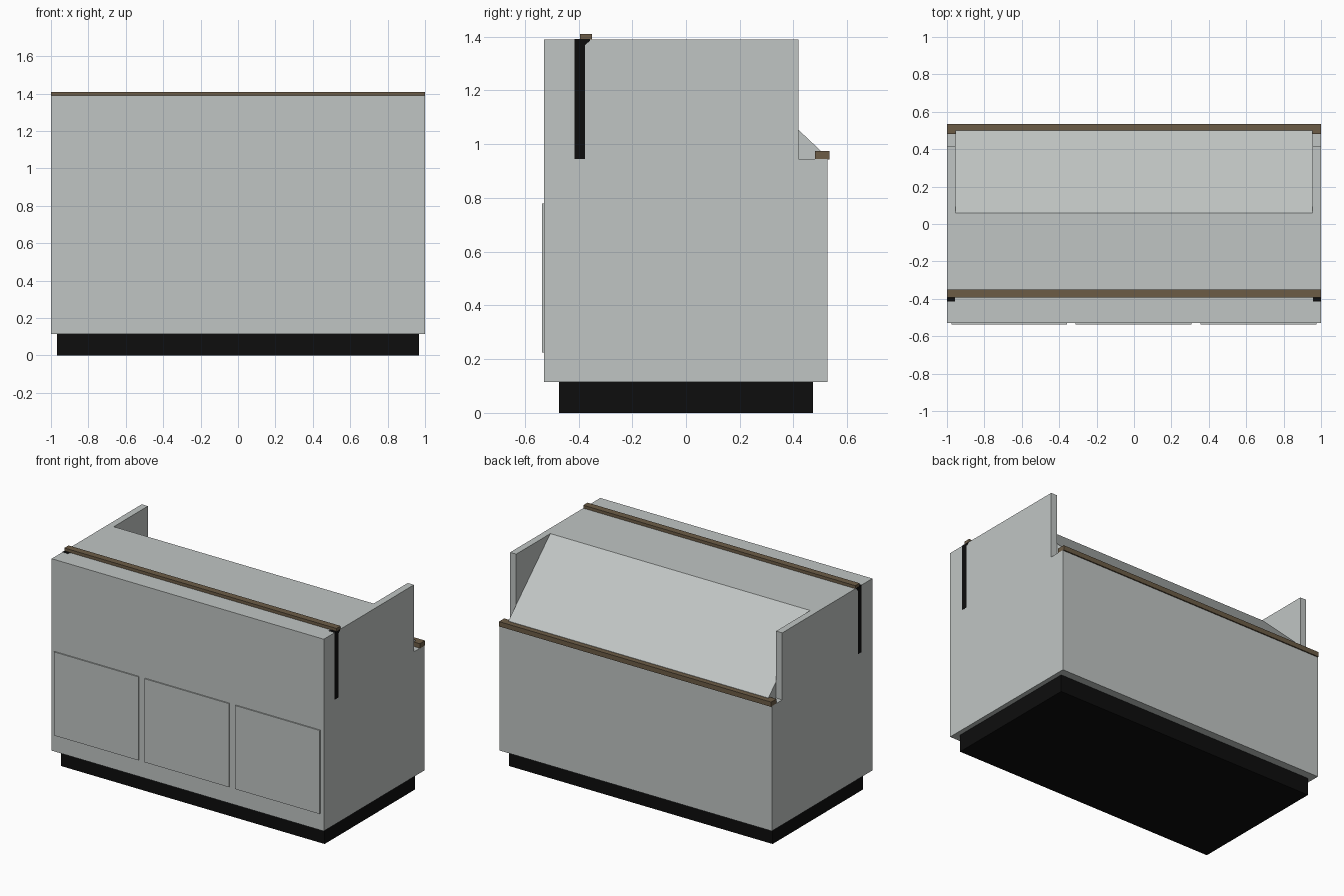
import bpy
import bmesh

if "Cube" in bpy.data.objects:
    bpy.data.objects.remove(bpy.data.objects["Cube"])


def material(name, rgb):
    m = bpy.data.materials.new(name)
    m.diffuse_color = (*rgb, 1.0)
    m.use_nodes = True
    m.node_tree.nodes["Principled BSDF"].inputs["Base Color"].default_value = m.diffuse_color
    return m


GREY = material("light grey", (0.53, 0.56, 0.55))
BLACK = material("black", (0.004, 0.004, 0.004))
BROWN = material("brown wood", (0.15, 0.107, 0.062))


def extrude_x(name, profile, x0, x1, mat):
    """Solid made by sweeping a (y, z) outline from x0 to x1."""
    bm = bmesh.new()
    face = bm.faces.new([bm.verts.new((x0, y, z)) for y, z in profile])
    ext = bmesh.ops.extrude_face_region(bm, geom=[face])
    moved = [v for v in ext["geom"] if isinstance(v, bmesh.types.BMVert)]
    bmesh.ops.translate(bm, verts=moved, vec=(x1 - x0, 0, 0))
    bmesh.ops.recalc_face_normals(bm, faces=bm.faces)
    mesh = bpy.data.meshes.new(name)
    bm.to_mesh(mesh)
    bm.free()
    mesh.materials.append(mat)
    obj = bpy.data.objects.new(name, mesh)
    bpy.context.collection.objects.link(obj)
    return obj


def box(name, x0, x1, y0, y1, z0, z1, mat):
    return extrude_x(name, [(y0, z0), (y1, z0), (y1, z1), (y0, z1)], x0, x1, mat)


# Recessed plinth
box("plinth", -0.968, 0.968, -0.473, 0.473, 0, 0.115, BLACK)

# Main cabinet with the sloping display face at the back
extrude_x("cabinet", [(-0.528, 0.115), (0.527, 0.115), (0.527, 0.945), (0.50, 0.945),
                      (0.50, 0.977), (0.06, 1.39), (-0.528, 1.39)], -0.955, 0.955, GREY)

# Stepped side walls and the dark posts set into them
wall = [(-0.528, 0.115), (0.527, 0.115), (0.527, 0.945),
        (0.418, 0.945), (0.418, 1.39), (-0.528, 1.39)]
post = [(-0.415, 0.945), (-0.375, 0.945), (-0.375, 1.37),
        (-0.357, 1.385), (-0.357, 1.391), (-0.415, 1.391)]
for side, s in (("left", -1), ("right", 1)):
    extrude_x(side + "_wall", wall, s * 0.955, s * 1.0, GREY)
    extrude_x(side + "_post", post, s * 0.956, s * 1.001, BLACK)

# Front door panels
for i, x in enumerate((-0.667, -0.002, 0.665)):
    box(f"door_panel_{i + 1}", x - 0.31, x + 0.31, -0.536, -0.527, 0.225, 0.78, GREY)

# Wooden rails along the top and the back edge
box("top_rail", -1, 1, -0.394, -0.35, 1.39, 1.41, BROWN)
box("back_rail", -1, 1, 0.48, 0.535, 0.943, 0.975, BROWN)
